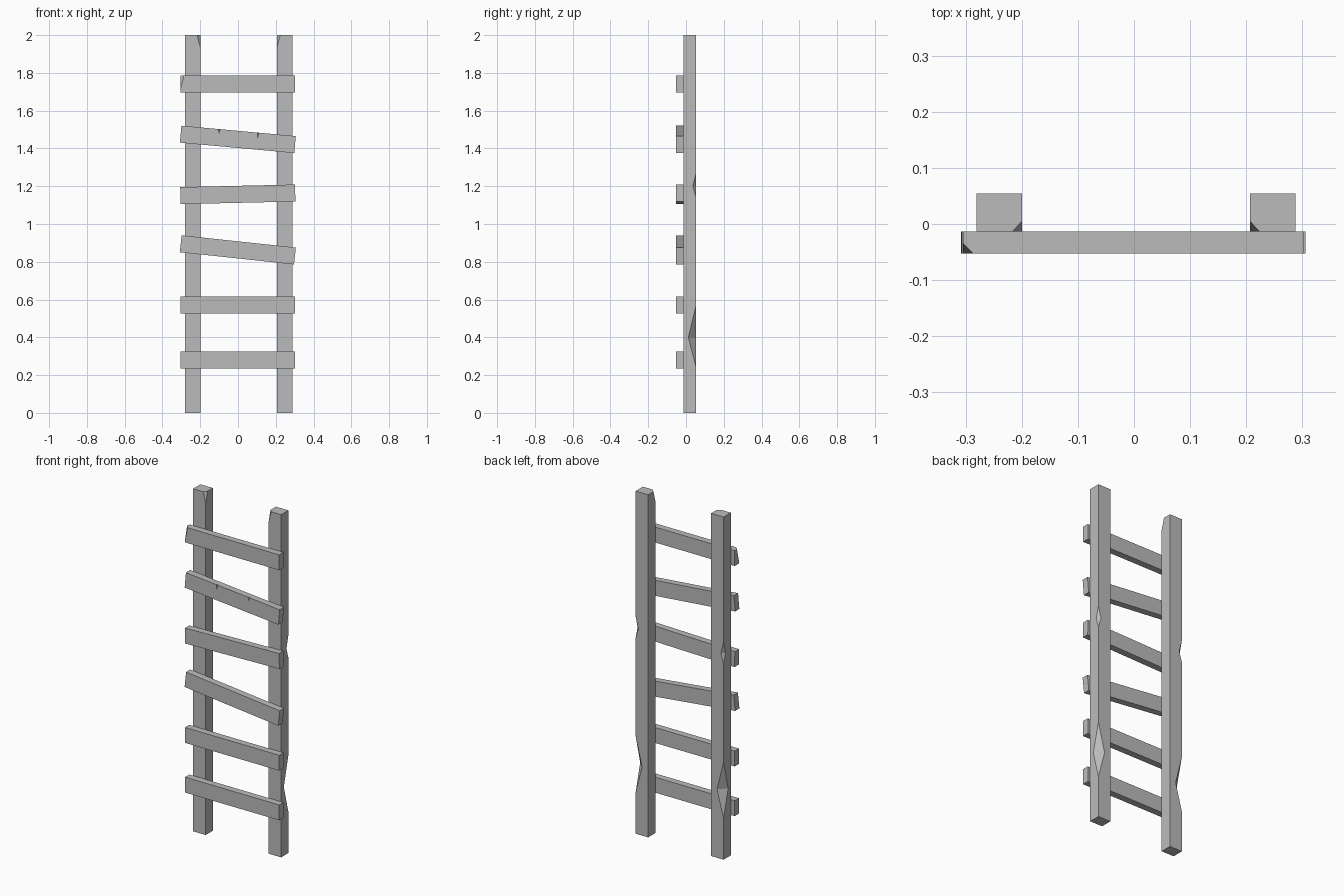
import bpy
import bmesh
from math import radians
from mathutils import Matrix, Vector

cube = bpy.data.objects.get("Cube")
if cube:
    bpy.data.objects.remove(cube, do_unlink=True)

# Single grey colour
grey = bpy.data.materials.new("weathered grey")
grey.use_nodes = True
colour = (0.5, 0.5, 0.5, 1)
grey.diffuse_color = colour
grey.node_tree.nodes["Principled BSDF"].inputs["Base Color"].default_value = colour

NONE = (0, 0)


def board(name, half_u, half_v, sections, axes, centre, tilt=0):
    """Loft a rectangular board; each section is (position, cut of the +u+v
    corner, cut of the -u-v corner), so cuts that fade to zero make chips."""
    bm = bmesh.new()
    u, v, w = (Vector(a) for a in axes)
    rings = []
    for pos, (au, av), (bu, bv) in sections:
        outline = [(half_u, -half_v), (half_u, half_v - av), (half_u - au, half_v),
                   (-half_u, half_v), (-half_u, bv - half_v), (bu - half_u, -half_v)]
        rings.append([bm.verts.new(u * a + v * b + w * pos) for a, b in outline])
    for low, high in zip(rings, rings[1:]):
        for i in range(6):
            j = (i + 1) % 6
            bm.faces.new((low[i], low[j], high[j], high[i]))
    bm.faces.new(rings[0])
    bm.faces.new(rings[-1])
    # Close the faded cuts and merge the flat sides
    bmesh.ops.remove_doubles(bm, verts=bm.verts, dist=0.0001)
    bmesh.ops.dissolve_limit(bm, angle_limit=radians(0.2), verts=bm.verts, edges=bm.edges)
    bmesh.ops.recalc_face_normals(bm, faces=bm.faces)
    bm.transform(Matrix.Translation(centre) @ Matrix.Rotation(tilt, 4, "Y"))
    mesh = bpy.data.meshes.new(name)
    bm.to_mesh(mesh)
    bm.free()
    mesh.materials.append(grey)
    obj = bpy.data.objects.new(name, mesh)
    bpy.context.collection.objects.link(obj)


# Upright rails: two nicks on the outer back edge, a chipped inner front top corner
rail_sections = [
    (0, NONE, NONE),
    (0.24, NONE, NONE), (0.4, (0.042, 0.042), NONE), (0.57, NONE, NONE),
    (1.14, NONE, NONE), (1.2, (0.018, 0.018), NONE), (1.27, NONE, NONE),
    (1.935, NONE, NONE), (2, NONE, (0.017, 0.018)),
]
for name, side, x in (("left_rail", 1, 0.247), ("right_rail", -1, -0.24)):
    board(name, 0.0405, 0.0335, rail_sections,
          ((side, 0, 0), (0, 1, 0), (0, 0, 1)), (x, 0.0205, 0))

# Rungs nailed across the front, some of them crooked
HALF = 0.304
plain = [(-HALF, NONE, NONE), (HALF, NONE, NONE)]
split = [(-HALF, NONE, NONE),
         (-0.106, NONE, NONE), (-0.102, (0.008, 0.027), NONE), (-0.098, NONE, NONE),
         (0.1, NONE, NONE), (0.104, (0.008, 0.027), NONE), (0.108, NONE, NONE),
         (HALF, NONE, NONE)]
chipped = [(-HALF, (0.018, 0.075), NONE), (-HALF + 0.018, NONE, NONE), (HALF, NONE, NONE)]
rungs = [(0.28, 0, plain), (0.57, 0, plain), (0.863, 6.1, plain),
         (1.157, -1.3, plain), (1.448, 5.2, split), (1.74, 0, chipped)]
for number, (z, tilt, sections) in enumerate(rungs, 1):
    board(f"rung_{number}", 0.0195, 0.045, sections,
          ((0, -1, 0), (0, 0, 1), (1, 0, 0)), (-0.001, -0.033, z), radians(tilt))
